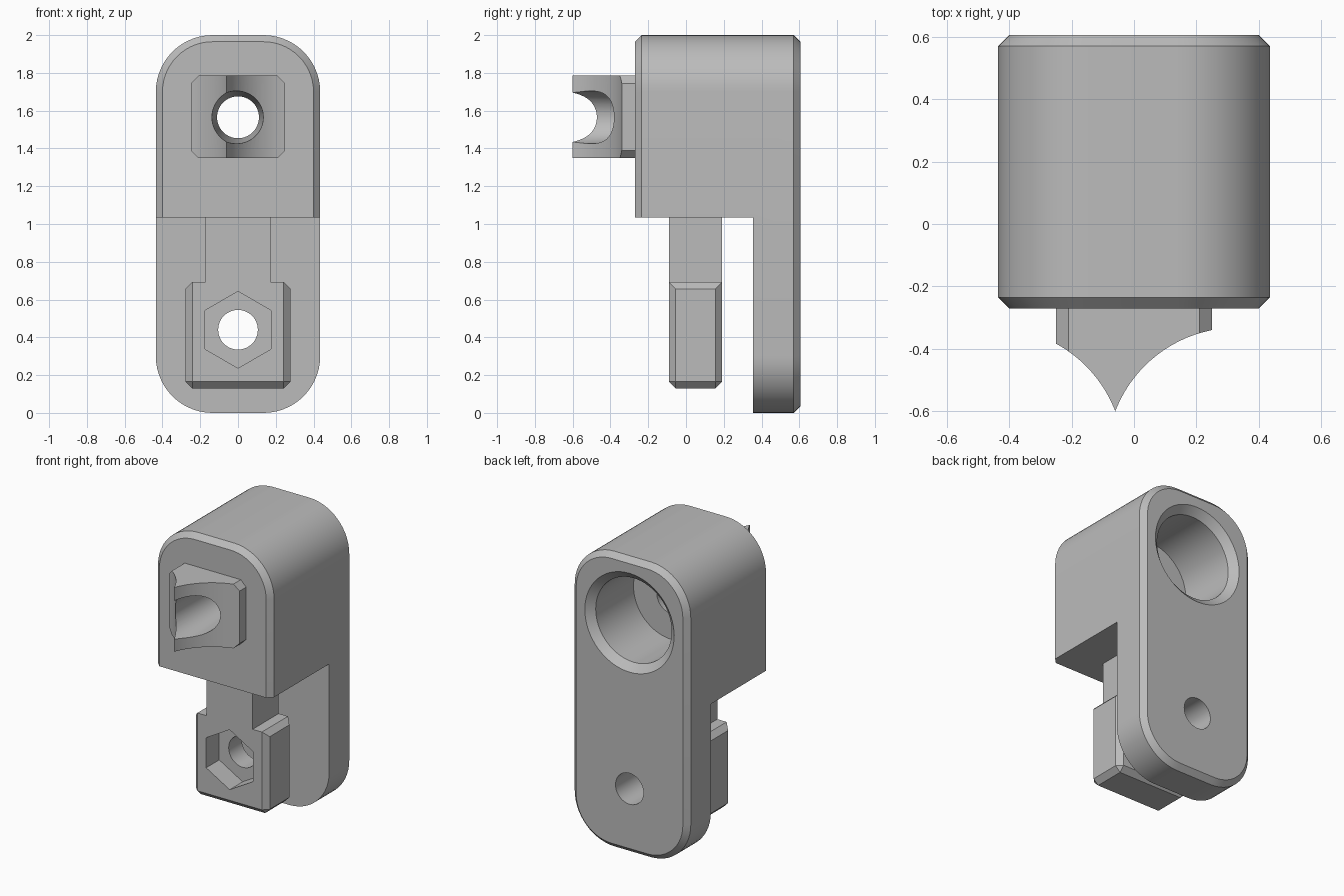
import bpy, bmesh
from math import sin, cos, pi, radians

if "Cube" in bpy.data.objects:
    bpy.data.objects.remove(bpy.data.objects["Cube"])

grey = bpy.data.materials.new("plain grey")
grey.use_nodes = True
COLOUR = (0.5, 0.5, 0.5, 1)
grey.diffuse_color = COLOUR
grey.node_tree.nodes["Principled BSDF"].inputs["Base Color"].default_value = COLOUR


def finish(name, bm):
    bmesh.ops.recalc_face_normals(bm, faces=bm.faces)
    mesh = bpy.data.meshes.new(name)
    bm.to_mesh(mesh)
    bm.free()
    mesh.materials.append(grey)
    obj = bpy.data.objects.new(name, mesh)
    bpy.context.collection.objects.link(obj)
    return obj


def loft(name, rings):
    """Solid through (y, outline) sections, outlines being x, z points."""
    bm = bmesh.new()
    loops = [[bm.verts.new((x, y, z)) for x, z in pts] for y, pts in rings]
    for a, b in zip(loops, loops[1:]):
        for i in range(len(a)):
            j = (i + 1) % len(a)
            bm.faces.new((a[i], a[j], b[j], b[i]))
    bm.faces.new(loops[0])
    bm.faces.new(loops[-1])
    return finish(name, bm)


def circle(r, z, n=64, turn=0):
    return [(r * cos(turn + 2 * pi * i / n), z + r * sin(turn + 2 * pi * i / n)) for i in range(n)]


def rounded(w, top, bottom, r, steps=14, round_base=True):
    """Outline with rounded top corners and, if wanted, rounded base corners."""
    pts = []
    corners = [(w - r, top - r, 0), (r - w, top - r, 90)]
    if round_base:
        corners += [(r - w, bottom + r, 180), (w - r, bottom + r, 270)]
    for cx, cz, start in corners:
        for i in range(steps + 1):
            a = radians(start + 90 * i / steps)
            pts.append((cx + r * cos(a), cz + r * sin(a)))
    if not round_base:
        pts += [(-w, bottom), (w, bottom)]
    return pts


def box(name, x, y0, y1, z0, z1):
    return loft(name, [(y, [(-x, z0), (x, z0), (x, z1), (-x, z1)]) for y in (y0, y1)])


def boolean(obj, tool, op="DIFFERENCE", keep=False):
    mod = obj.modifiers.new(op, "BOOLEAN")
    mod.operation, mod.solver, mod.object = op, "EXACT", tool
    bpy.context.view_layer.objects.active = obj
    bpy.ops.object.modifier_apply(modifier=mod.name)
    if not keep:
        bpy.data.objects.remove(tool)


W, R, C = 0.435, 0.3, 0.035
BORE_Z, BOLT_Z = 1.565, 0.44

# Back plate and the upper block in front of it
housing = loft("housing", [
    (0.355, rounded(W, 2, 0, R)),
    (0.605 - C, rounded(W, 2, 0, R)),
    (0.605, rounded(W - C, 2 - C, C, R - C))])
block = loft("upper_block", [
    (-0.27, rounded(W - C, 2 - C, 1.035, R - C, round_base=False)),
    (-0.27 + C, rounded(W, 2, 1.035, R, round_base=False)),
    (0.355, rounded(W, 2, 1.035, R, round_base=False))])
boolean(housing, block, "UNION")

# Wide rear bore with a chamfered rim
boolean(housing, loft("bore_cutter", [
    (0.615, circle(0.346, BORE_Z)),
    (0.56, circle(0.285, BORE_Z)),
    (0.155, circle(0.285, BORE_Z))]))

# Pointed front tip: octagonal boss scooped by two upright cylinders
tip = loft("saddle_tip", [(y, [
    (-0.25, 1.39), (-0.21, 1.35), (0.21, 1.35), (0.25, 1.39),
    (0.25, 1.745), (0.21, 1.785), (-0.21, 1.785), (-0.25, 1.745)]) for y in (-0.65, -0.265)])
for side in (-1, 1):
    bm = bmesh.new()
    bmesh.ops.create_cone(bm, cap_ends=True, segments=96, radius1=0.418, radius2=0.418, depth=1)
    bmesh.ops.translate(bm, verts=bm.verts, vec=(-0.06 + side * 0.39, -0.75, BORE_Z))
    boolean(tip, finish("scoop_cutter", bm))

# Slightly tapered hole through tip and block
hole = loft("hole_cutter", [(-0.7, circle(0.148, BORE_Z)), (0.2, circle(0.109, BORE_Z))])
boolean(tip, hole, keep=True)
boolean(housing, hole)

# Neck hanging below the block
neck = box("neck", 0.172, -0.09, 0.19, 0.68, 1.04)

# Nut holder, chamfered everywhere but along the front and back top edges
nut_holder = box("nut_holder", 0.277, -0.09, 0.19, 0.13, 0.692)
bm = bmesh.new()
bm.from_mesh(nut_holder.data)
edges = [e for e in bm.edges
         if not (all(v.co.z > 0.5 for v in e.verts)
                 and abs(e.verts[0].co.x - e.verts[1].co.x) > 0.1)]
bmesh.ops.bevel(bm, geom=edges, offset=C, offset_type="OFFSET", segments=1,
                profile=0.5, affect="EDGES")
bm.to_mesh(nut_holder.data)
bm.free()

# Hexagonal nut pocket and the bolt hole through holder and plate
boolean(nut_holder, loft("hex_cutter", [(y, circle(0.203, BOLT_Z, 6, pi / 2)) for y in (-0.2, 0.05)]))
bolt = loft("bolt_cutter", [(y, circle(0.105, BOLT_Z, 48)) for y in (-0.3, 0.8)])
boolean(nut_holder, bolt, keep=True)
boolean(housing, bolt)

# Smooth curves, crisp edges
for obj in (housing, tip, neck, nut_holder):
    bpy.ops.object.select_all(action="DESELECT")
    obj.select_set(True)
    bpy.context.view_layer.objects.active = obj
    bpy.ops.object.shade_smooth_by_angle(angle=radians(30))
